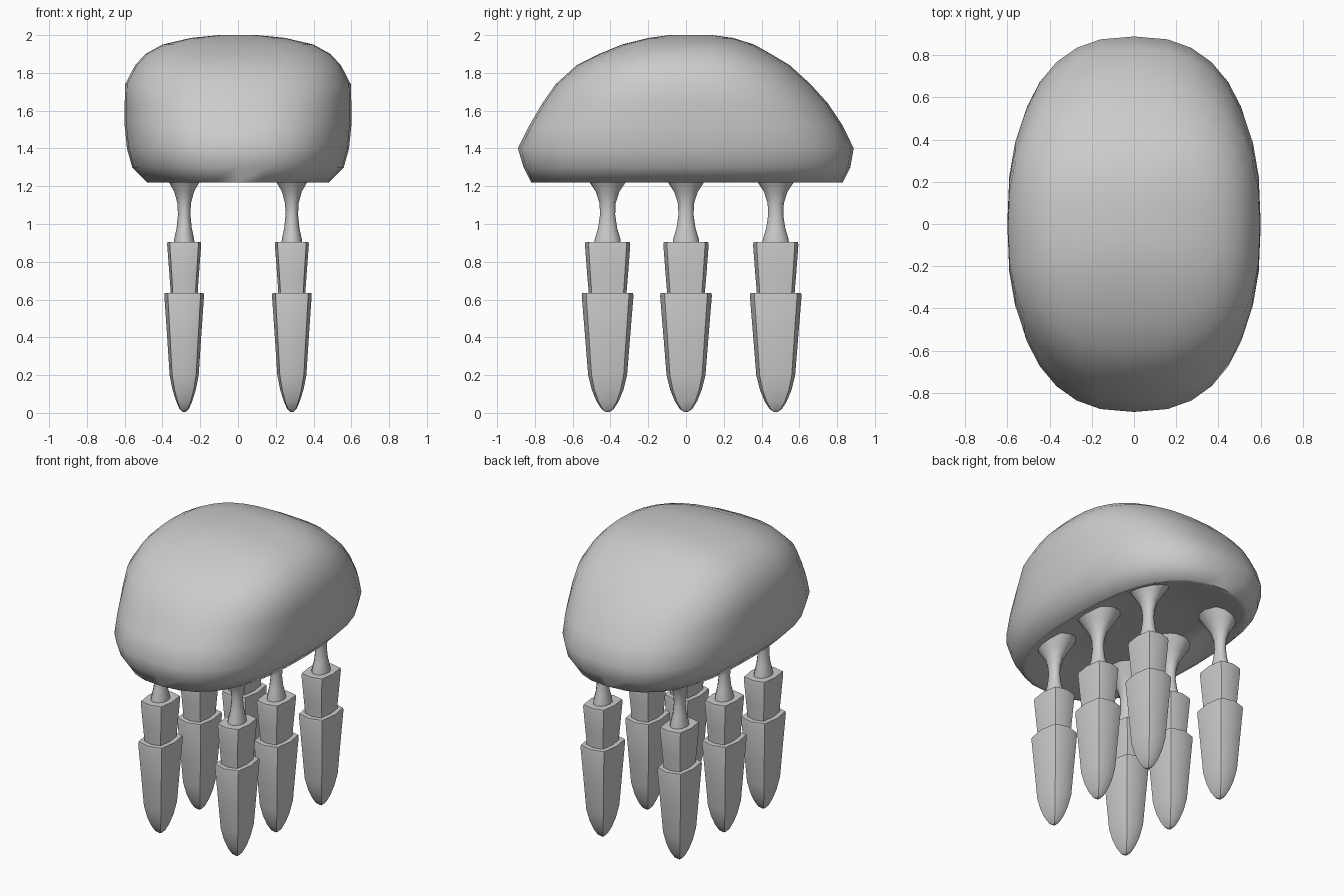
import bpy, bmesh, math

if "Cube" in bpy.data.objects:
    bpy.data.objects.remove(bpy.data.objects["Cube"])

grey = bpy.data.materials.new("plain grey")
grey.diffuse_color = (0.6, 0.6, 0.6, 1)
grey.use_nodes = True
grey.node_tree.nodes["Principled BSDF"].inputs["Base Color"].default_value = grey.diffuse_color


def ring(bm, cx, z, a, y0, y1, n, sides):
    """Superellipse ring with half width a in x, spanning y0..y1."""
    cy, b = (y0 + y1) / 2, (y1 - y0) / 2
    pts = []
    for i in range(sides):
        t = 2 * math.pi * i / sides
        c, s = math.cos(t), math.sin(t)
        x = cx + a * math.copysign(abs(c) ** (2 / n), c)
        y = cy + b * math.copysign(abs(s) ** (2 / n), s)
        pts.append(bm.verts.new((x, y, z)))
    return pts


def loft(name, cx, rows, n, sides, angle):
    """Closed skin through rings given as (z, half width, ymin, ymax)."""
    bm = bmesh.new()
    rings = [ring(bm, cx, *r, n, sides) for r in rows]
    for lo, hi in zip(rings, rings[1:]):
        for i in range(sides):
            j = (i + 1) % sides
            bm.faces.new((lo[i], lo[j], hi[j], hi[i]))
    bm.faces.new(rings[0][::-1])
    bm.faces.new(rings[-1])
    bmesh.ops.recalc_face_normals(bm, faces=bm.faces)
    me = bpy.data.meshes.new(name)
    bm.to_mesh(me)
    bm.free()
    me.materials.append(grey)
    ob = bpy.data.objects.new(name, me)
    bpy.context.collection.objects.link(ob)
    bpy.ops.object.select_all(action='DESELECT')
    ob.select_set(True)
    bpy.context.view_layer.objects.active = ob
    bpy.ops.object.shade_smooth_by_angle(angle=math.radians(angle))
    return ob


# domed shell, starting with the shallow hollow underneath
shell = [
    (1.30, 0.20, -0.35, 0.36), (1.28, 0.36, -0.62, 0.63),
    (1.22, 0.46, -0.79, 0.80), (1.22, 0.48, -0.82, 0.83),
    (1.30, 0.56, -0.86, 0.87), (1.40, 0.588, -0.89, 0.888),
    (1.52, 0.60, -0.83, 0.83), (1.64, 0.60, -0.76, 0.75),
    (1.74, 0.597, -0.69, 0.66), (1.84, 0.545, -0.58, 0.55),
    (1.90, 0.49, -0.46, 0.45), (1.95, 0.40, -0.34, 0.36),
    (1.985, 0.25, -0.20, 0.25), (2.0, 0.10, -0.09, 0.14)]
loft("shell", 0, shell, 2.5, 32, 60)

# leg segments as (z, half width x, half width y)
neck = [(0.88, 0.055, 0.072), (0.92, 0.053, 0.068), (0.98, 0.04, 0.05),
        (1.05, 0.033, 0.04), (1.11, 0.036, 0.043), (1.17, 0.052, 0.062),
        (1.22, 0.08, 0.095), (1.30, 0.13, 0.15)]
upper = [(0.60, 0.07, 0.098), (0.66, 0.073, 0.102), (0.73, 0.078, 0.108),
         (0.89, 0.09, 0.12), (0.905, 0.088, 0.117)]
lower = [(0.005, 0.008, 0.010), (0.02, 0.024, 0.032), (0.06, 0.042, 0.058),
         (0.12, 0.061, 0.083), (0.20, 0.077, 0.103), (0.40, 0.09, 0.119),
         (0.62, 0.105, 0.137), (0.635, 0.103, 0.134)]

for side, x in (("left", -0.285), ("right", 0.285)):
    for row, y in (("front", -0.415), ("middle", 0.0), ("back", 0.475)):
        for part, prof, n, sides in (("neck", neck, 2, 12),
                                     ("upper_leg", upper, 4, 8),
                                     ("lower_leg", lower, 3.6, 8)):
            rows = [(z, a, y - b, y + b) for z, a, b in prof]
            loft(f"{row}_{side}_{part}", x, rows, n, sides, 40)
